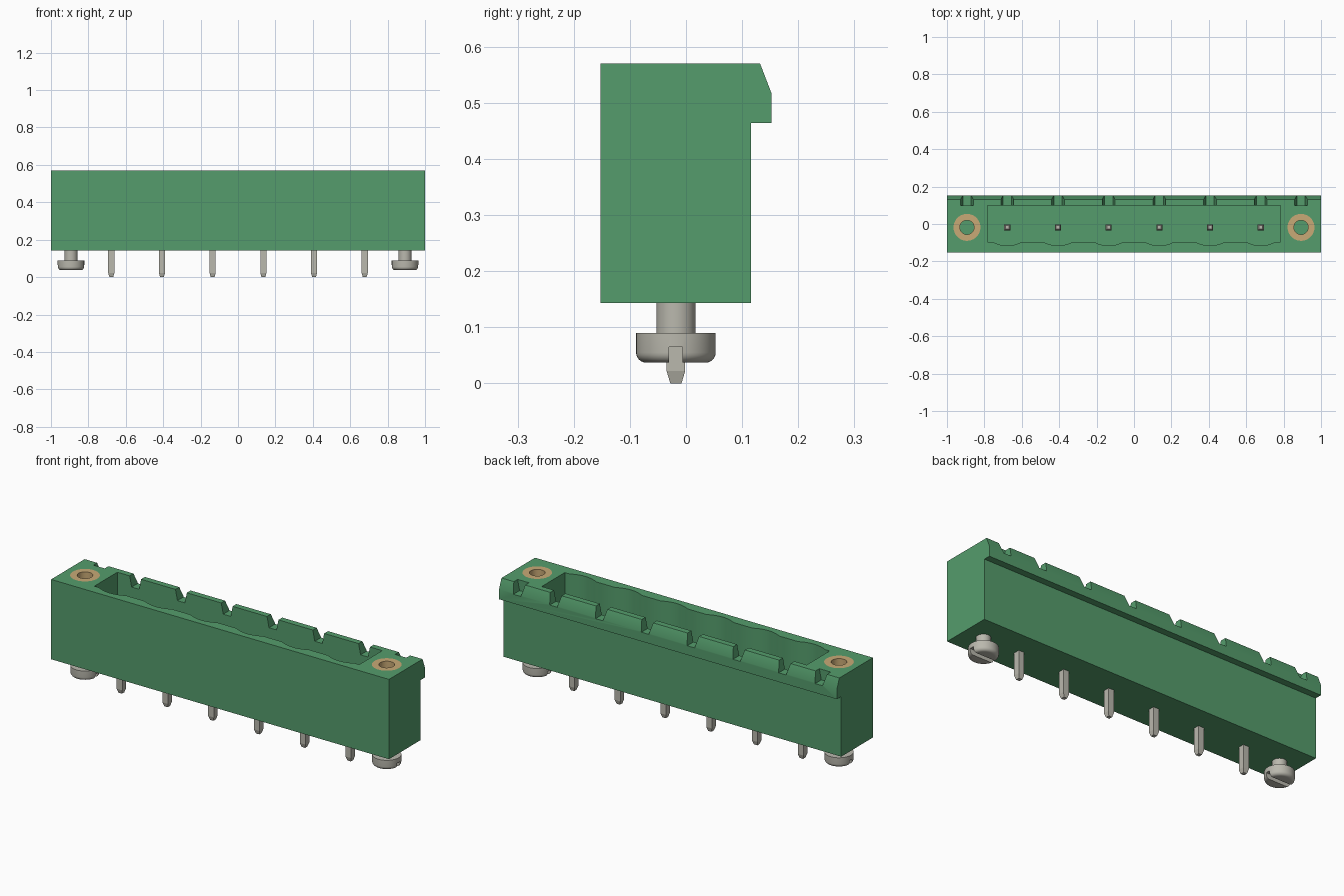
import bpy, bmesh, math
from mathutils import Vector

cube = bpy.data.objects.get("Cube")
if cube:
    bpy.data.objects.remove(cube, do_unlink=True)

PITCH = 0.271
PINS = [(i - 2.5) * PITCH for i in range(6)]
END_X = 0.893          # screw and insert position
MID_Y = -0.018         # row line of pins and screws


def material(name, rgb, rough=0.6):
    m = bpy.data.materials.new(name)
    m.use_nodes = True
    m.diffuse_color = (*rgb, 1)
    bsdf = m.node_tree.nodes["Principled BSDF"]
    bsdf.inputs["Base Color"].default_value = (*rgb, 1)
    bsdf.inputs["Roughness"].default_value = rough
    return m


GREEN = material("green plastic", (0.09, 0.335, 0.15))
STEEL = material("grey metal", (0.49, 0.48, 0.42))
BRASS = material("brass", (0.58, 0.40, 0.18))


def finish(name, bm, mat=None, smooth=False):
    bmesh.ops.recalc_face_normals(bm, faces=bm.faces)
    mesh = bpy.data.meshes.new(name)
    bm.to_mesh(mesh)
    bm.free()
    ob = bpy.data.objects.new(name, mesh)
    bpy.context.collection.objects.link(ob)
    if mat:
        mesh.materials.append(mat)
    if smooth:
        shade(ob)
    return ob


def activate(ob):
    bpy.ops.object.select_all(action='DESELECT')
    ob.select_set(True)
    bpy.context.view_layer.objects.active = ob


def shade(ob):
    activate(ob)
    bpy.ops.object.shade_smooth_by_angle(angle=math.radians(30))


def prism(name, pts, lo, hi, axis, mat=None):
    """Extrude a 2D outline along x (pts = y,z), y (x,z) or z (x,y)."""
    place = {'x': lambda a, b, t: (t, a, b),
             'y': lambda a, b, t: (a, t, b),
             'z': lambda a, b, t: (a, b, t)}[axis]
    bm = bmesh.new()
    face = bm.faces.new([bm.verts.new(place(a, b, lo)) for a, b in pts])
    new = bmesh.ops.extrude_face_region(bm, geom=[face])["geom"]
    move = Vector(place(0, 0, hi - lo))
    bmesh.ops.translate(bm, vec=move, verts=[v for v in new if isinstance(v, bmesh.types.BMVert)])
    return finish(name, bm, mat)


def lathe(name, profile, x, mat, closed=False, steps=48):
    """Spin an (r, z) profile round the vertical line at x, MID_Y."""
    bm = bmesh.new()
    vs = [bm.verts.new((x + r, MID_Y, z)) for r, z in profile]
    edges = [bm.edges.new(p) for p in zip(vs, vs[1:])]
    if closed:
        edges.append(bm.edges.new((vs[-1], vs[0])))
    bmesh.ops.spin(bm, geom=vs + edges, cent=(x, MID_Y, 0), axis=(0, 0, 1),
                   angle=math.tau, steps=steps, use_merge=True)
    bmesh.ops.remove_doubles(bm, verts=bm.verts, dist=1e-5)
    return finish(name, bm, mat, smooth=True)


def circle(x, r, n=48):
    return [(x + r * math.cos(k * math.tau / n), MID_Y + r * math.sin(k * math.tau / n))
            for k in range(n)]


def cut(ob, cutter):
    mod = ob.modifiers.new("cut", 'BOOLEAN')
    mod.operation, mod.solver, mod.object = 'DIFFERENCE', 'EXACT', cutter
    activate(ob)
    bpy.ops.object.modifier_apply(modifier=mod.name)
    bpy.data.objects.remove(cutter, do_unlink=True)


# Housing: constant section with a latching lip along the back
section = [(-0.152, 0.143), (0.116, 0.143), (0.116, 0.464), (0.152, 0.464),
           (0.152, 0.518), (0.132, 0.57), (-0.152, 0.57)]
housing = prism("housing", section, -1, 1, 'x', GREEN)

# Socket with a shallow rounded recess in the front wall at each pin
outline = [(0.784, 0.1), (-0.784, 0.1), (-0.784, -0.095)]
HALF, SAG = 0.08, 0.021
for px in PINS:
    for k in range(-5, 6):
        t = k / 5
        outline.append((px + HALF * t, -0.095 - SAG * (1 - t * t)))
outline.append((0.784, -0.095))
cut(housing, prism("socket_cutter", outline, 0.22, 0.7, 'z'))

# Coding notches across the back rim
for nx in PINS + [-END_X, END_X]:
    shape = [(nx - 0.022, 0.513), (nx + 0.022, 0.513), (nx + 0.040, 0.6), (nx - 0.040, 0.6)]
    start = 0.1 if abs(nx) > 0.8 else 0.08
    cut(housing, prism("notch_cutter", shape, start, 0.2, 'y'))

# Pockets for the threaded inserts
for s in (-1, 1):
    cut(housing, prism("pocket_cutter", circle(s * END_X, 0.072), 0.3, 0.7, 'z'))
shade(housing)

# Contact pins: square with tapered ends
for i, px in enumerate(PINS):
    bm = bmesh.new()
    rings = []
    for z, w in ((0, 0.010), (0.022, 0.0165), (0.45, 0.0165), (0.475, 0.010)):
        rings.append([bm.verts.new((px + a * w, MID_Y + b * w, z))
                      for a, b in ((-1, -1), (1, -1), (1, 1), (-1, 1))])
    for lo, hi in zip(rings, rings[1:]):
        for k in range(4):
            bm.faces.new((lo[k], lo[k - 1], hi[k - 1], hi[k]))
    bm.faces.new(rings[0])
    bm.faces.new(rings[-1])
    finish(f"contact_pin_{i + 1}", bm, STEEL)

# Threaded inserts and slotted fixing screws at both ends
for side, s in (("left", 1), ("right", -1)):
    x = s * END_X
    lathe(f"{side}_insert", [(0.038, 0.3), (0.072, 0.3), (0.072, 0.57), (0.038, 0.57)],
          x, BRASS, closed=True)
    rounded = [(0.053 + 0.018 * math.sin(a), 0.055 - 0.018 * math.cos(a))
               for a in (k * math.pi / 12 for k in range(7))]
    screw = lathe(f"{side}_screw", [(0, 0.037)] + rounded +
                  [(0.071, 0.09), (0.035, 0.09), (0.035, 0.16), (0, 0.16)], x, STEEL)
    slot = [(MID_Y - 0.012, 0), (MID_Y + 0.012, 0), (MID_Y + 0.012, 0.065), (MID_Y - 0.012, 0.065)]
    cut(screw, prism("slot_cutter", slot, x - 0.1, x + 0.1, 'x'))
    shade(screw)
